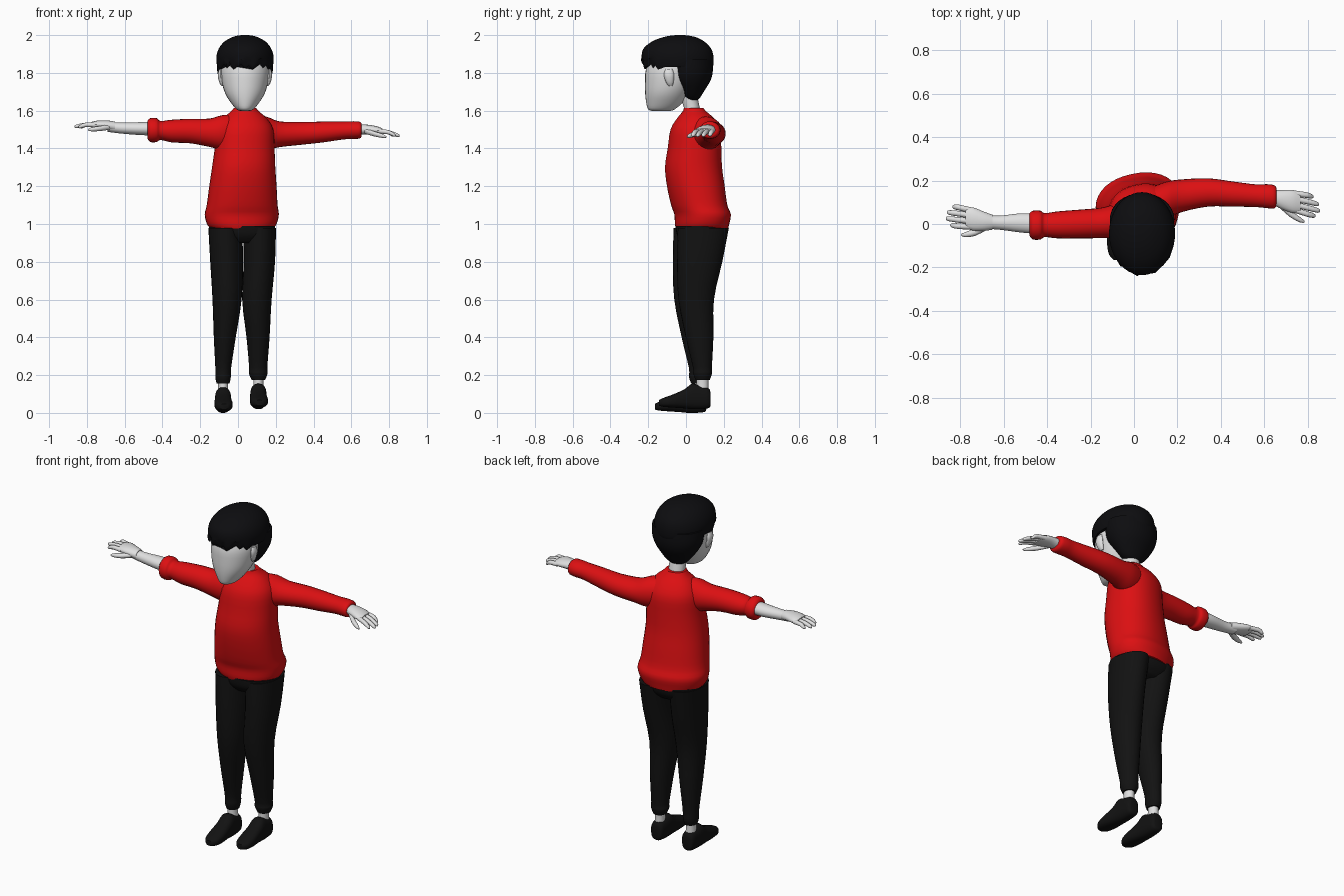
import bpy, bmesh, math
from mathutils import Vector


def material(name, r, g, b):
    m = bpy.data.materials.new(name)
    m.diffuse_color = (r, g, b, 1)
    return m


RED = material("red knit", 0.72, 0.005, 0.006)
BLACK = material("black cloth", 0.006, 0.006, 0.006)
HAIR = material("black hair", 0.004, 0.004, 0.005)
SKIN = material("pale skin", 0.75, 0.75, 0.75)
ORDER = {"x": (2, 0, 1), "y": (0, 2, 1), "z": (0, 1, 2)}


def spline(rows, steps):
    """Smoothly add rows between the given section rows."""
    out = []
    for i in range(len(rows) - 1):
        a, b = rows[max(i - 1, 0)], rows[i]
        c, d = rows[i + 1], rows[min(i + 2, len(rows) - 1)]
        for s in range(steps):
            t = s / steps
            out.append([b[k] + 0.5 * t * (c[k] - a[k] + t * (2 * a[k] - 5 * b[k] + 4 * c[k] - d[k]
                        + t * (3 * (b[k] - c[k]) + d[k] - a[k]))) for k in range(5)])
    return out + [list(rows[-1])]


def loft(name, mat, axis, rows, n=24, steps=3, power=2.0, yaw=0.0, shape=None):
    """Each row: position on axis, centre u, centre v, radius u, radius v."""
    bm = bmesh.new()
    rings = []
    for p, cu, cv, ru, rv in spline(rows, steps):
        ring = []
        for i in range(n):
            a = 2 * math.pi * i / n
            c, s = math.cos(a), math.sin(a)
            u = math.copysign(abs(c) ** (2 / power), c) * ru
            v = math.copysign(abs(s) ** (2 / power), s) * rv
            u, v = u * math.cos(yaw) - v * math.sin(yaw), u * math.sin(yaw) + v * math.cos(yaw)
            q = (cu + u, cv + v, p)
            co = Vector([q[k] for k in ORDER[axis]])
            ring.append(bm.verts.new(shape(co, i) if shape else co))
        rings.append(ring)
    for r, t in zip(rings, rings[1:]):
        for i in range(n):
            bm.faces.new((r[i], r[(i + 1) % n], t[(i + 1) % n], t[i]))
    bm.faces.new(rings[0])
    bm.faces.new(rings[-1])
    bmesh.ops.recalc_face_normals(bm, faces=bm.faces)
    me = bpy.data.meshes.new(name)
    bm.to_mesh(me)
    bm.free()
    me.materials.append(mat)
    ob = bpy.data.objects.new(name, me)
    bpy.context.collection.objects.link(ob)
    bpy.context.view_layer.objects.active = ob
    ob.select_set(True)
    bpy.ops.object.shade_smooth_by_angle(angle=math.radians(50))
    ob.select_set(False)
    return ob


# Sweater body with gathered hem, turned a little at the waist
loft("sweater_body", RED, "z", [
    (0.975, 0.02, 0.085, 0.165, 0.135), (1.0, 0.02, 0.085, 0.185, 0.14),
    (1.05, 0.02, 0.088, 0.197, 0.145), (1.1, 0.022, 0.07, 0.188, 0.145),
    (1.2, 0.026, 0.052, 0.178, 0.15), (1.3, 0.03, 0.04, 0.167, 0.149),
    (1.4, 0.035, 0.045, 0.158, 0.14), (1.5, 0.037, 0.05, 0.15, 0.13),
    (1.56, 0.037, 0.05, 0.115, 0.095), (1.595, 0.037, 0.045, 0.075, 0.062),
    (1.615, 0.037, 0.04, 0.058, 0.05)], n=36, power=2.2, yaw=math.radians(12))

# Sleeves: the left one is pushed up into a rolled cuff
loft("left_sleeve", RED, "x", [
    (0.0, 0.03, 1.49, 0.07, 0.085), (-0.08, 0.015, 1.485, 0.078, 0.092),
    (-0.15, 0.005, 1.483, 0.07, 0.075), (-0.25, 0.0, 1.492, 0.066, 0.065),
    (-0.35, -0.004, 1.492, 0.062, 0.06), (-0.41, -0.005, 1.495, 0.055, 0.05),
    (-0.43, -0.005, 1.497, 0.066, 0.063), (-0.465, -0.005, 1.497, 0.066, 0.063),
    (-0.48, -0.002, 1.5, 0.052, 0.045)])
loft("right_sleeve", RED, "x", [
    (0.07, 0.09, 1.485, 0.075, 0.085), (0.15, 0.11, 1.48, 0.085, 0.088),
    (0.22, 0.13, 1.475, 0.075, 0.068), (0.34, 0.145, 1.48, 0.065, 0.06),
    (0.45, 0.138, 1.487, 0.058, 0.055), (0.56, 0.13, 1.495, 0.052, 0.047),
    (0.61, 0.128, 1.497, 0.055, 0.047), (0.645, 0.125, 1.497, 0.053, 0.044),
    (0.655, 0.125, 1.497, 0.04, 0.033)])

# Bare left forearm
loft("left_forearm", SKIN, "x", [
    (-0.44, 0.0, 1.505, 0.046, 0.037), (-0.52, 0.005, 1.505, 0.044, 0.034),
    (-0.62, 0.006, 1.508, 0.032, 0.029), (-0.69, 0.01, 1.515, 0.032, 0.027)])


def hand(side, sx, x0, y0, z0, drift, drop):
    """Palm, four fingers and thumb reaching outward along x."""
    def row(d, off, dz, ry, rz):
        return (sx * (x0 + d), y0 + off + drift * d, z0 + dz + drop * d, ry, rz)
    loft(side + "_palm", SKIN, "x", [
        row(0, 0, 0, 0.034, 0.027), row(0.04, 0, 0.004, 0.044, 0.026),
        row(0.09, 0.004, 0.004, 0.053, 0.022), row(0.125, 0.006, 0, 0.046, 0.016)], n=16)
    for k, length in enumerate((0.195, 0.215, 0.21, 0.185)):
        o = -0.032 + 0.025 * k
        loft(f"{side}_finger_{k + 1}", SKIN, "x", [
            row(0.1, o, 0, 0.014, 0.013), row(0.155, o * 1.15, -0.002, 0.013, 0.012),
            row(length - 0.01, o * 1.15, -0.014, 0.011, 0.01),
            row(length, o * 1.15, -0.017, 0.004, 0.004)], n=10, steps=2)
    loft(side + "_thumb", SKIN, "x", [
        row(0.03, -0.025, -0.004, 0.016, 0.015), row(0.08, -0.055, -0.016, 0.017, 0.014),
        row(0.125, -0.072, -0.024, 0.012, 0.011), row(0.145, -0.075, -0.028, 0.004, 0.004)],
        n=10, steps=2)


hand("left", -1, 0.65, 0.008, 1.515, 0.12, 0.08)
hand("right", 1, 0.64, 0.122, 1.499, -0.25, -0.07)

# Neck and head
loft("neck", SKIN, "z", [(1.55, 0.037, 0.04, 0.05, 0.045), (1.62, 0.037, 0.03, 0.046, 0.042),
                         (1.72, 0.037, 0.0, 0.05, 0.05)])
loft("head", SKIN, "z", [
    (1.598, 0.037, -0.13, 0.025, 0.045), (1.607, 0.037, -0.13, 0.045, 0.07),
    (1.64, 0.037, -0.115, 0.073, 0.095), (1.69, 0.037, -0.1, 0.104, 0.116),
    (1.75, 0.037, -0.085, 0.122, 0.132), (1.82, 0.037, -0.075, 0.128, 0.137),
    (1.9, 0.037, -0.06, 0.11, 0.12)], n=32)
for side, sx in (("left", -1), ("right", 1)):
    loft(side + "_ear", SKIN, "z", [
        (1.73, 0.037 + sx * 0.118, -0.082, 0.006, 0.01), (1.75, 0.037 + sx * 0.124, -0.086, 0.012, 0.02),
        (1.79, 0.037 + sx * 0.13, -0.09, 0.014, 0.027), (1.82, 0.037 + sx * 0.128, -0.09, 0.008, 0.018)],
        n=12)


def fringe(co, i):
    """Ragged lower edge on the front locks."""
    if co.y < -0.11 and co.z < 1.862:
        co.z += 0.014 * ((i * 7) % 5 - 2) / 2
        co.y += 0.006 * ((i * 3) % 4 - 1.5)
    return co


# Bowl-cut hair: nape tapers down, fringe overhangs the face
loft("hair_nape", HAIR, "z", [
    (1.65, 0.037, 0.035, 0.03, 0.022), (1.67, 0.037, 0.033, 0.066, 0.042),
    (1.71, 0.037, 0.03, 0.1, 0.07), (1.76, 0.037, 0.022, 0.132, 0.108),
    (1.81, 0.037, 0.022, 0.147, 0.12), (1.87, 0.037, 0.02, 0.148, 0.12)], n=32)
loft("hair_cap", HAIR, "z", [
    (1.832, 0.037, -0.04, 0.146, 0.182), (1.85, 0.037, -0.042, 0.15, 0.188),
    (1.89, 0.037, -0.045, 0.151, 0.19), (1.93, 0.037, -0.046, 0.138, 0.178),
    (1.965, 0.037, -0.042, 0.11, 0.14), (1.988, 0.037, -0.035, 0.07, 0.09),
    (1.998, 0.037, -0.032, 0.035, 0.042), (2.0, 0.037, -0.03, 0.006, 0.006)],
    n=44, shape=fringe)

# Trousers: waist and two legs with gathered cuffs
loft("trouser_waist", BLACK, "z", [
    (0.9, 0.022, 0.075, 0.12, 0.09), (0.94, 0.022, 0.078, 0.168, 0.125),
    (0.99, 0.022, 0.08, 0.175, 0.135)], n=32, power=2.3)
LEGS = {
    "left": (-0.01, 0.0, [(0.98, -0.068, 0.089), (0.8, -0.06, 0.087), (0.6, -0.058, 0.077),
                          (0.4, -0.07, 0.058), (0.24, -0.078, 0.042), (0.19, -0.079, 0.041), (0.155, -0.079, 0.034)]),
    "right": (0.012, 0.02, [(0.98, 0.113, 0.088), (0.8, 0.113, 0.083), (0.6, 0.1, 0.078),
                            (0.4, 0.106, 0.061), (0.24, 0.107, 0.048), (0.21, 0.107, 0.05), (0.175, 0.108, 0.036)])}
DEPTH = [(0.08, 0.135), (0.06, 0.12), (0.042, 0.094), (0.06, 0.073), (0.075, 0.05), (0.076, 0.05), (0.076, 0.038)]
for side, (dy, dz, rows) in LEGS.items():
    loft(side + "_trouser_leg", BLACK, "z",
         [(z, x, cy + dy, rx, ry) for (z, x, rx), (cy, ry) in zip(rows, DEPTH)])
    ax = rows[-1][1]
    loft(side + "_ankle", SKIN, "z", [(0.08, ax, 0.075 + dy, 0.03, 0.036),
                                      (0.14, ax, 0.075 + dy, 0.026, 0.031), (0.22, ax, 0.075 + dy, 0.028, 0.033)])
    # Shoe runs from heel to toe, low and pointed at the front
    loft(side + "_shoe", BLACK, "y", [
        (y + dy, ax + off, (lo + hi) / 2 + dz, w, (hi - lo) / 2) for y, off, w, lo, hi in (
            (0.118, 0, 0.02, 0.02, 0.085), (0.108, 0, 0.036, 0.005, 0.11), (0.06, 0, 0.041, 0.0, 0.125),
            (0.02, 0, 0.043, 0.0, 0.135), (-0.02, 0, 0.045, 0.004, 0.105), (-0.08, 0.003, 0.048, 0.008, 0.078),
            (-0.13, 0.005, 0.041, 0.012, 0.06), (-0.155, 0.006, 0.02, 0.018, 0.048))],
        power=2.6)
